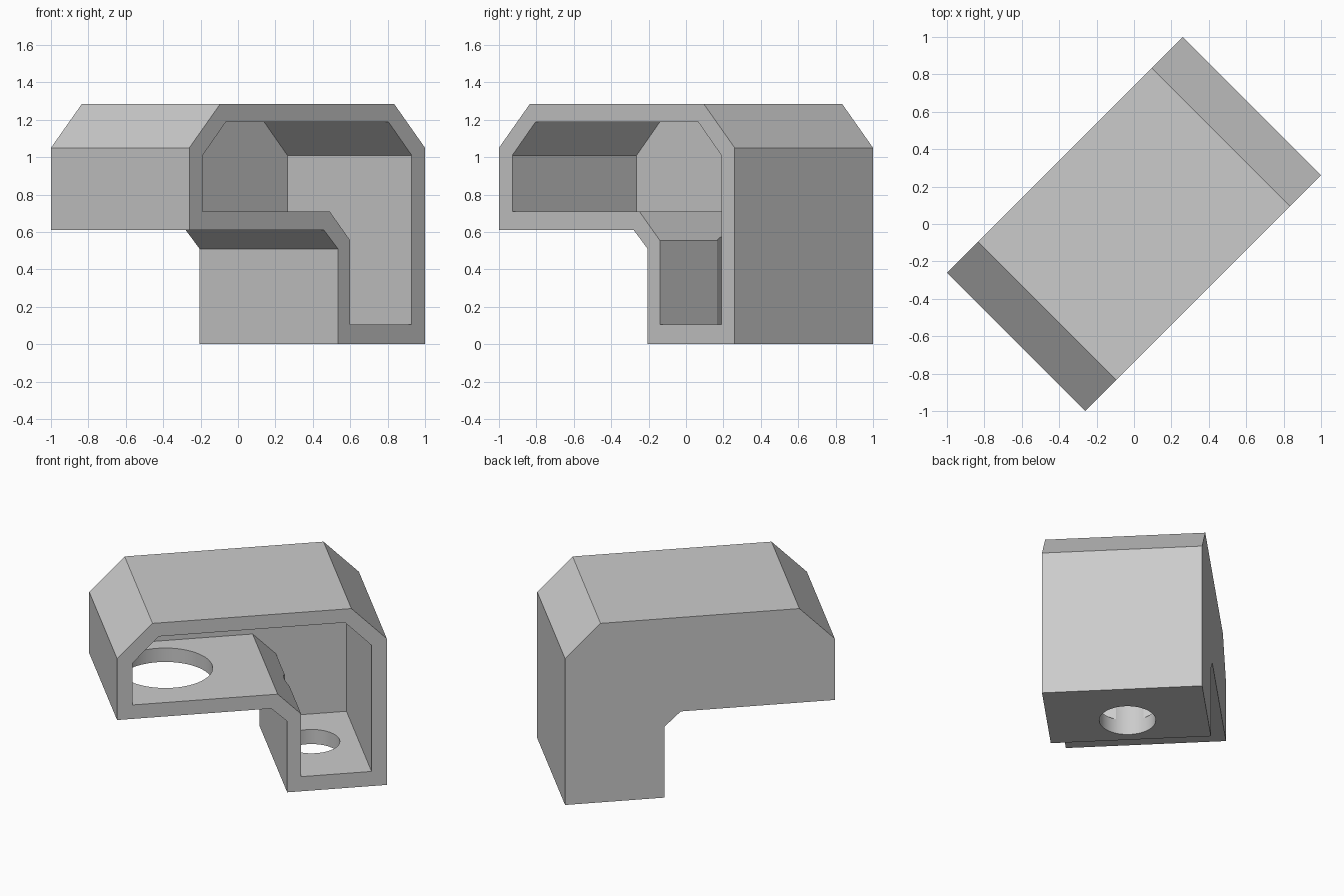
import bpy
import bmesh
import math
from mathutils import Matrix

cube = bpy.data.objects.get("Cube")
if cube:
    bpy.data.objects.remove(cube, do_unlink=True)

TURN = Matrix.Rotation(math.radians(45), 4, "Z")
HALF = 0.523          # half the housing depth
BACK_WALL = 0.106

grey = bpy.data.materials.new("plain grey")
grey.use_nodes = True
colour = (0.6, 0.6, 0.6, 1)
grey.diffuse_color = colour
grey.node_tree.nodes["Principled BSDF"].inputs["Base Color"].default_value = colour


def finish(bm, name):
    bmesh.ops.recalc_face_normals(bm, faces=bm.faces)
    bm.transform(TURN)
    mesh = bpy.data.meshes.new(name)
    bm.to_mesh(mesh)
    bm.free()
    mesh.materials.append(grey)
    obj = bpy.data.objects.new(name, mesh)
    bpy.context.collection.objects.link(obj)
    return obj


def prism(name, profile, front, back):
    """Extrude a side profile (length, height) through the depth."""
    bm = bmesh.new()
    face = bm.faces.new([bm.verts.new((u, front, z)) for u, z in profile])
    new = bmesh.ops.extrude_face_region(bm, geom=[face])["geom"]
    verts = [g for g in new if isinstance(g, bmesh.types.BMVert)]
    bmesh.ops.translate(bm, verts=verts, vec=(0, back - front, 0))
    return finish(bm, name)


def drill(name, u, radius, bottom, top):
    bm = bmesh.new()
    bmesh.ops.create_cone(bm, cap_ends=True, segments=64, radius1=radius, radius2=radius,
                          depth=top - bottom,
                          matrix=Matrix.Translation((u, 0, (top + bottom) / 2)))
    return finish(bm, name)


# L-shaped outer shell with sloped top corners
outer = [(-0.891, 0.61), (-0.891, 1.05), (-0.657, 1.285), (0.657, 1.285), (0.891, 1.05),
         (0.891, 0), (0.233, 0), (0.233, 0.51), (0.127, 0.61)]
# Hollow following the shell, open on one long side
inner = [(-0.79, 0.71), (-0.79, 1.01), (-0.615, 1.188), (0.615, 1.188), (0.79, 1.01),
         (0.79, 0.105), (0.325, 0.105), (0.325, 0.555), (0.17, 0.71)]

housing = prism("bracket_housing", outer, -HALF, HALF)
cutters = [
    prism("hollow_cutter", inner, -HALF - 0.1, HALF - BACK_WALL),
    drill("large_hole_cutter", -0.48, 0.308, 0.5, 0.85),
    drill("small_hole_cutter", 0.486, 0.184, -0.1, 0.65),
]

# Cut the hollow and both round floor holes
bpy.ops.object.select_all(action="DESELECT")
bpy.context.view_layer.objects.active = housing
housing.select_set(True)
for cutter in cutters:
    mod = housing.modifiers.new(cutter.name, "BOOLEAN")
    mod.operation = "DIFFERENCE"
    mod.solver = "EXACT"
    mod.object = cutter
    bpy.ops.object.modifier_apply(modifier=mod.name)
    bpy.data.objects.remove(cutter, do_unlink=True)

bpy.ops.object.shade_smooth_by_angle(angle=math.radians(25))
